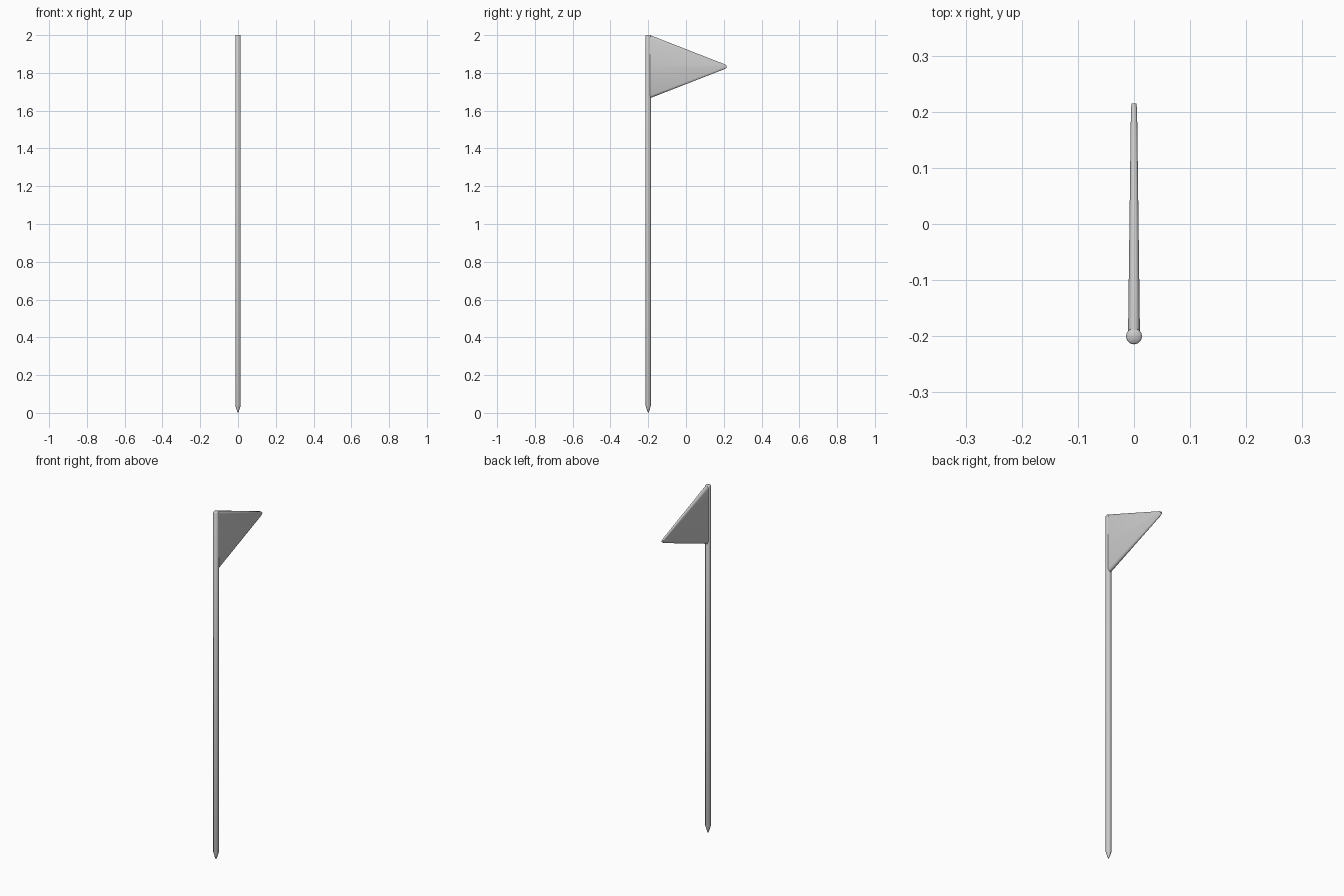
import bpy, bmesh, math

if "Cube" in bpy.data.objects:
    bpy.data.objects.remove(bpy.data.objects["Cube"])

SIDES = 12
POLE_Y = -0.2
FLAG_Z = 1.833


def loft(name, rings, angle):
    """Skin a list of equal-length rings and cap both ends."""
    bm = bmesh.new()
    loops = [[bm.verts.new(p) for p in ring] for ring in rings]
    for a, b in zip(loops, loops[1:]):
        n = len(a)
        for i in range(n):
            bm.faces.new((a[i], a[(i + 1) % n], b[(i + 1) % n], b[i]))
    bm.faces.new(loops[0])
    bm.faces.new(loops[-1])
    bmesh.ops.recalc_face_normals(bm, faces=bm.faces)
    me = bpy.data.meshes.new(name)
    bm.to_mesh(me)
    bm.free()
    ob = bpy.data.objects.new(name, me)
    bpy.context.collection.objects.link(ob)
    bpy.ops.object.select_all(action='DESELECT')
    ob.select_set(True)
    bpy.context.view_layer.objects.active = ob
    bpy.ops.object.shade_smooth_by_angle(angle=math.radians(angle))
    return ob


def circle(r, z):
    return [(r * math.cos(math.tau * i / SIDES),
             POLE_Y + r * math.sin(math.tau * i / SIDES), z) for i in range(SIDES)]


def flag_section(y, w, h, bevel):
    """Thin upright section with chamfered top and bottom edges."""
    half = [(w * 0.55, -h), (w, -h + bevel), (w, 0), (w, h - bevel), (w * 0.55, h)]
    pts = half + [(-x, z) for x, z in reversed(half)]
    return [(x, y, FLAG_Z + z) for x, z in pts]


# Pole with a pointed foot and a slightly softened top
pole_profile = [(0.0008, 0.0), (0.006, 0.012), (0.0145, 0.04),
                (0.0145, 1.996), (0.0115, 2.0)]
loft("pole", [circle(r, z) for r, z in pole_profile], 70)

# Tapering pennant, rooted inside the pole
loft("pennant", [
    flag_section(-0.2, 0.0105, 0.165, 0.014),
    flag_section(-0.188, 0.0105, 0.166, 0.014),
    flag_section(0.205, 0.0055, 0.0125, 0.006),
    flag_section(0.2145, 0.0042, 0.006, 0.003),
], 70)
